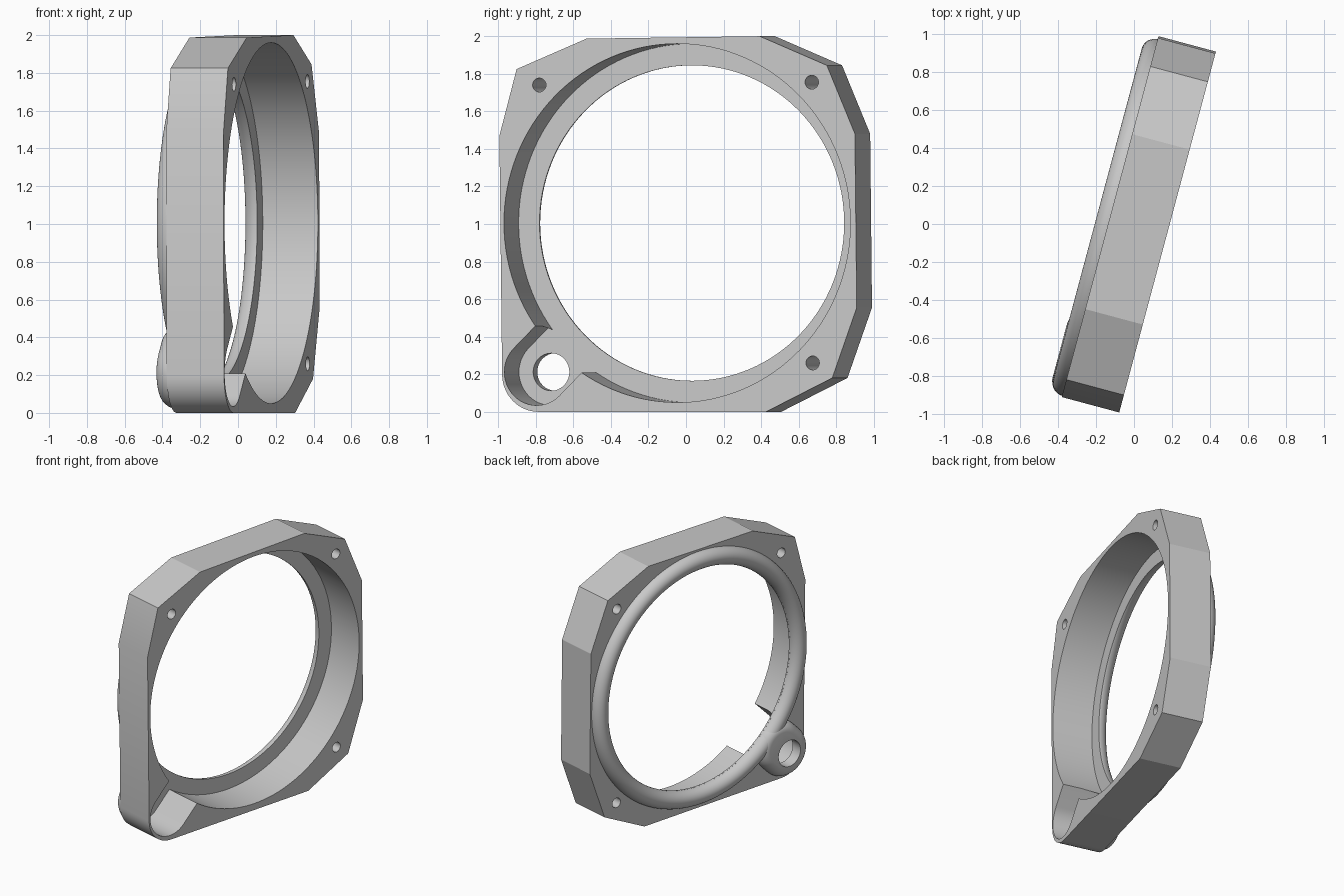
import bpy, bmesh, math
from mathutils import Matrix

cube = bpy.data.objects.get("Cube")
if cube:
    bpy.data.objects.remove(cube, do_unlink=True)

grey = bpy.data.materials.new("plain grey")
grey.use_nodes = True
colour = (0.58, 0.58, 0.58, 1)
grey.diffuse_color = colour
grey.node_tree.nodes["Principled BSDF"].inputs["Base Color"].default_value = colour

# Local frame: x through the plate, y along it, z up; the plate is turned about z
TURN = Matrix.Rotation(math.radians(-15), 4, 'Z')
CENTRE = (0, 1.005)
CORNER = (-0.775, 0.212)
BACK, FRONT, FLOOR = -0.132, 0.182, -0.12


def arc(c, r, a0, a1, steps):
    angles = [math.radians(a0 + (a1 - a0) * i / steps) for i in range(steps + 1)]
    return [(c[0] + r * math.cos(a), c[1] + r * math.sin(a)) for a in angles]


def circle(c, r, steps=32):
    return arc(c, r, 0, 360, steps)[:-1]


def slot(c, r, length):
    """Round-ended outline running diagonally from c towards the bore."""
    d = length * math.sqrt(0.5)
    return arc(c, r, 135, 315, 24) + arc((c[0] + d, c[1] + d), r, -45, 135, 24)


def loft(name, layers, closed=False):
    """Join equal outlines, given as (depth, outline), into a solid."""
    bm = bmesh.new()
    rings = [[bm.verts.new((x, y, z)) for y, z in pts] for x, pts in layers]
    pairs = list(zip(rings, rings[1:]))
    if closed:
        pairs.append((rings[-1], rings[0]))
    else:
        bm.faces.new(rings[0])
        bm.faces.new(rings[-1])
    for a, b in pairs:
        for i in range(len(a)):
            j = (i + 1) % len(a)
            bm.faces.new((a[i], a[j], b[j], b[i]))
    bmesh.ops.recalc_face_normals(bm, faces=bm.faces)
    bm.transform(TURN)
    mesh = bpy.data.meshes.new(name)
    bm.to_mesh(mesh)
    bm.free()
    mesh.materials.append(grey)
    obj = bpy.data.objects.new(name, mesh)
    bpy.context.collection.objects.link(obj)
    return obj


def activate(obj):
    bpy.ops.object.select_all(action='DESELECT')
    obj.select_set(True)
    bpy.context.view_layer.objects.active = obj


def cut(obj, outline, x0=-0.5, x1=0.5):
    cutter = loft("cutter", [(x0, outline), (x1, outline)])
    cutter.hide_render = True
    mod = obj.modifiers.new("cut", 'BOOLEAN')
    mod.operation = 'DIFFERENCE'
    mod.solver = 'EXACT'
    mod.object = cutter
    activate(obj)
    bpy.ops.object.modifier_apply(modifier=mod.name)
    bpy.data.objects.remove(cutter, do_unlink=True)


# Plate with chamfered corners and one rounded corner
outline = [(0.49, 0), (0.855, 0.18), (0.99, 0.555), (0.98, 1.48), (0.825, 1.845),
           (0.455, 2.0), (-0.5, 1.987), (-0.885, 1.825), (-0.98, 1.47)]
outline += arc((-0.765, 0.2), 0.2, 180, 270, 16)
frame = loft("frame_plate", [(BACK, outline), (FRONT, outline)])

# Bore, corner channel and through holes
cut(frame, circle(CENTRE, 0.955, 128), FLOOR)
cut(frame, slot(CORNER, 0.178, 0.38), FLOOR)
cut(frame, circle(CENTRE, 0.84, 128))
cut(frame, circle(CORNER, 0.1))
for hole in [(-0.76, 1.74), (0.742, 1.755), (0.747, 0.26)]:
    cut(frame, circle(hole, 0.037, 24))

# Rounded lip around the back opening
layers = []
for i in range(17):
    a = math.pi * i / 16
    layers.append((-0.125 - 0.075 * math.sin(a),
                   circle(CENTRE, 0.907 - 0.067 * math.cos(a), 128)))
lip = loft("back_lip", layers, closed=True)

# Rounded boss behind the corner hole
layers = []
for i in range(9):
    a = math.pi / 2 * i / 8
    layers.append((-0.125 - 0.08 * math.sin(a),
                   slot(CORNER, 0.12 + 0.07 * math.cos(a), 0.08)))
boss = loft("corner_boss", layers)
cut(boss, circle(CORNER, 0.1))

for obj in (frame, lip, boss):
    activate(obj)
    bpy.ops.object.shade_smooth_by_angle(angle=math.radians(20))
